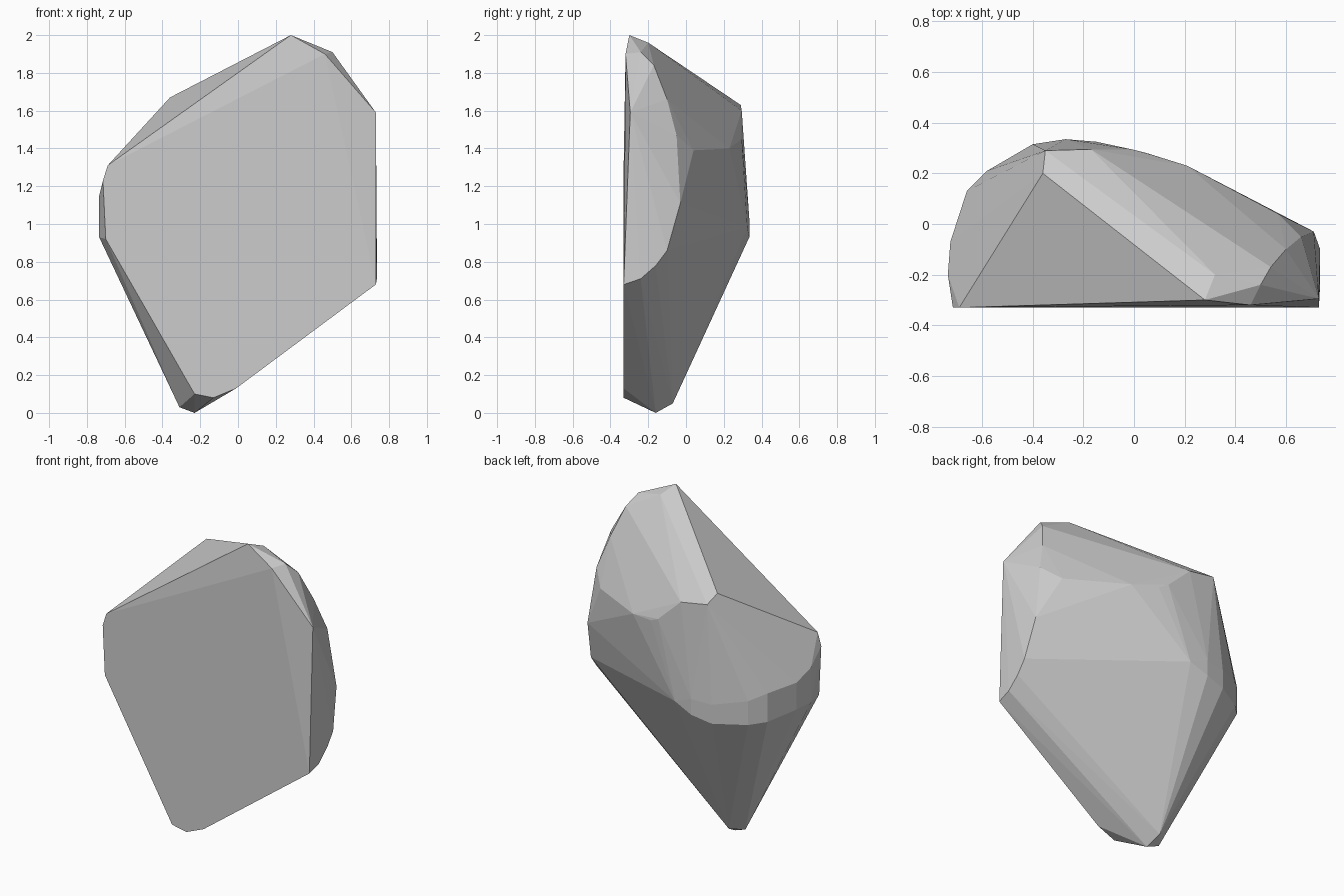
import bpy
import bmesh

cube = bpy.data.objects.get("Cube")
if cube:
    bpy.data.objects.remove(cube, do_unlink=True)

# Stone colour
stone = bpy.data.materials.new("light_grey_stone")
stone.use_nodes = True
grey = (0.6, 0.6, 0.6, 1)
stone.diffuse_color = grey
shader = next(n for n in stone.node_tree.nodes if n.type == "BSDF_PRINCIPLED")
shader.inputs["Base Color"].default_value = grey
shader.inputs["Roughness"].default_value = 0.8

# Flat front: outline in x and z
front_y = -.33
front_outline = [(-.69, 1.31), (-.715, 1.23), (-.7, .92), (-.23, .1),
                 (-.13, .08), (-.01, .13), (.73, .68)]
corners = [(x, front_y, z) for x, z in front_outline]

# Rounded back girdle: x, y, lower and upper height
girdle = [(-.735, -.2, .93, 1.15), (-.725, -.07, .93, 1.1), (-.66, .13, .91, 1.09),
          (-.58, .21, .9, 1.05), (-.4, .315, .9, 1.02), (-.27, .335, .93, 1.03)]
for x, y, low, high in girdle:
    corners += [(x, y, low), (x, y, high)]

# Back shoulder, where the long slope starts
corners += [(.57, .04, 1.39), (.21, .23, 1.4), (.05, .28, 1.42), (-.01, .295, 1.45),
            (-.15, .325, .98)]

# Slanted top facet and front crest
corners += [(.28, -.3, 2), (.32, -.2, 1.96), (-.36, .2, 1.67), (-.35, .29, 1.63),
            (-.17, .295, 1.6), (.46, -.32, 1.9), (.73, -.295, 1.59)]

# Curved cut on the +x side
corners += [(.5, -.24, 1.91), (.54, -.17, 1.84), (.6, -.1, 1.66), (.66, -.05, 1.47),
            (.71, -.03, 1.11), (.735, -.1, .86), (.735, -.16, .78), (.735, -.24, .71)]

# Blunt foot
corners += [(-.31, -.15, .03), (-.23, -.16, 0), (-.25, -.07, .05)]

# Wrap the corners in a convex skin and merge nearly flat triangles
bm = bmesh.new()
for corner in corners:
    bm.verts.new(corner)
hull = bmesh.ops.convex_hull(bm, input=bm.verts[:])
loose = {v for v in hull["geom_interior"] + hull["geom_unused"]
         if isinstance(v, bmesh.types.BMVert) and v.is_valid and not v.link_faces}
bmesh.ops.delete(bm, geom=list(loose), context="VERTS")
bmesh.ops.dissolve_limit(bm, angle_limit=0.02, verts=bm.verts[:], edges=bm.edges[:])
bmesh.ops.recalc_face_normals(bm, faces=bm.faces[:])

mesh = bpy.data.meshes.new("rock")
bm.to_mesh(mesh)
bm.free()
mesh.materials.append(stone)
rock = bpy.data.objects.new("rock", mesh)
bpy.context.collection.objects.link(rock)
